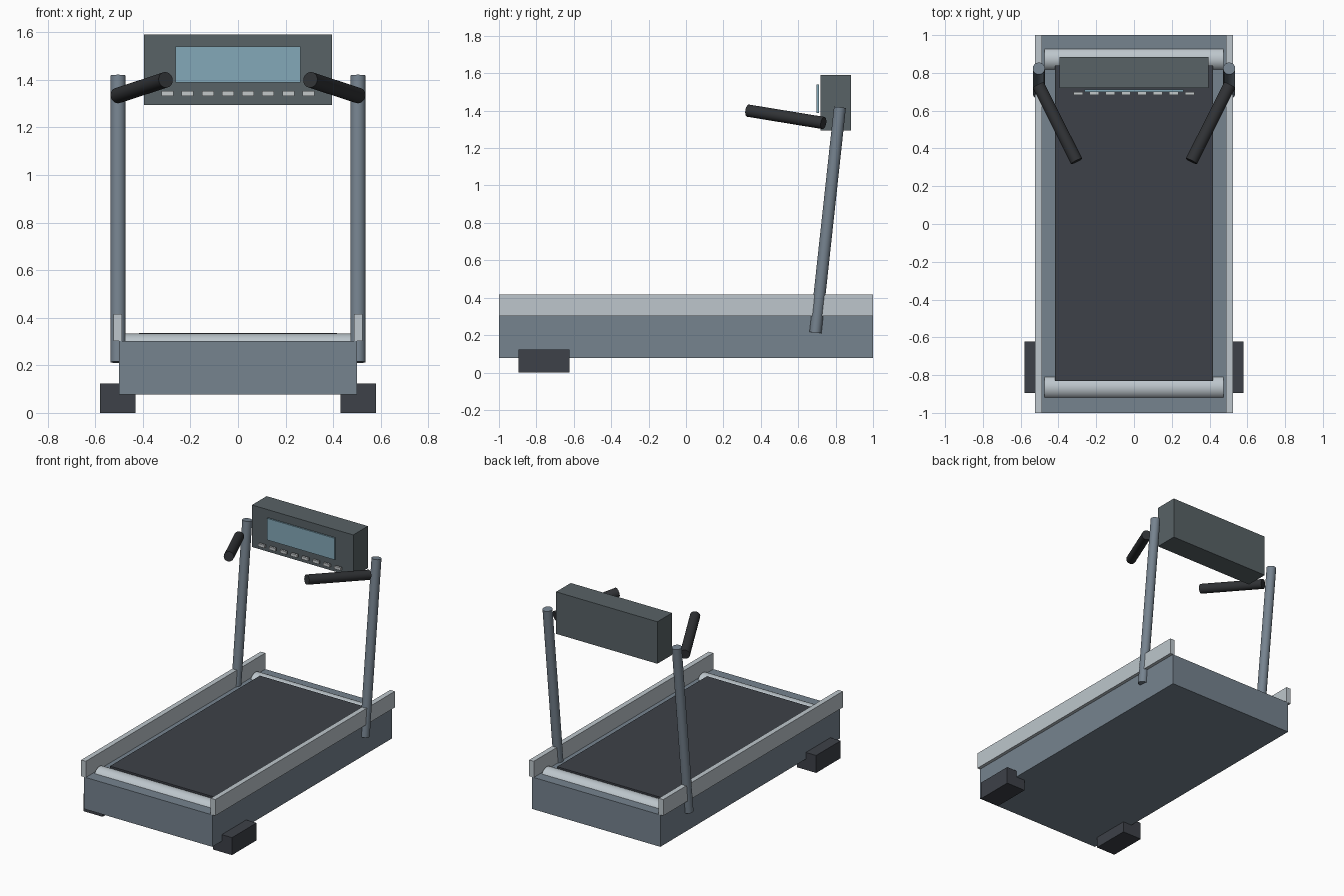
import bpy
from mathutils import Vector

cube = bpy.data.objects.get("Cube")
if cube:
    bpy.data.objects.remove(cube, do_unlink=True)


def material(name, hex_code):
    """Flat material from an sRGB hex colour."""
    srgb = [int(hex_code[i:i + 2], 16) / 255 for i in (0, 2, 4)]
    color = [((c + 0.055) / 1.055) ** 2.4 for c in srgb] + [1]
    mat = bpy.data.materials.new(name)
    mat.use_nodes = True
    mat.diffuse_color = color
    mat.node_tree.nodes["Principled BSDF"].inputs["Base Color"].default_value = color
    return mat


frame_paint = material("slate_frame", "76838F")
light_metal = material("light_metal", "BDC6CC")
dark_rubber = material("dark_rubber", "3D4148")
grip_black = material("grip_black", "303235")
console_grey = material("console_grey", "586266")
screen_blue = material("screen_blue", "84A9B9")
button_grey = material("button_grey", "C4C8CA")


def box(name, low, high, mat):
    """Box spanning two opposite corners."""
    low, high = Vector(low), Vector(high)
    bpy.ops.mesh.primitive_cube_add(size=1, location=(low + high) / 2)
    obj = bpy.context.object
    obj.name = name
    obj.scale = high - low
    bpy.ops.object.transform_apply(location=False, rotation=False, scale=True)
    obj.data.materials.append(mat)
    return obj


def rod(name, start, end, radius, mat):
    """Smooth round bar between two points."""
    start, end = Vector(start), Vector(end)
    axis = end - start
    bpy.ops.mesh.primitive_cylinder_add(
        vertices=32, radius=radius, depth=axis.length, location=(start + end) / 2,
        rotation=axis.to_track_quat("Z", "Y").to_euler())
    obj = bpy.context.object
    obj.name = name
    obj.data.materials.append(mat)
    bpy.ops.object.shade_smooth_by_angle()
    return obj


# Deck: frame, running belt and end rollers
box("base_frame", (-0.5, -1, 0.077), (0.5, 1, 0.302), frame_paint)
box("running_belt", (-0.417, -0.83, 0.28), (0.417, 0.84, 0.336), dark_rubber)
for name, y in (("front_roller", -0.865), ("back_roller", 0.873)):
    rod(name, (-0.475, y, 0.27), (0.475, y, 0.27), 0.063, light_metal)

# Paired parts on each side
for side, s in (("left", 1), ("right", -1)):
    box(side + "_rail", (min(s * 0.487, s * 0.523), -1, 0.302),
        (max(s * 0.487, s * 0.523), 1, 0.416), light_metal)
    box(side + "_foot", (min(s * 0.43, s * 0.58), -0.895, 0),
        (max(s * 0.43, s * 0.58), -0.622, 0.123), dark_rubber)
    rod(side + "_post", (s * 0.504, 0.692, 0.213), (s * 0.504, 0.823, 1.418),
        0.032, frame_paint)
    rod(side + "_handle", (s * 0.506, 0.735, 1.334), (s * 0.304, 0.332, 1.4),
        0.033, grip_black)

# Console with raised screen and button row
box("console", (-0.395, 0.72, 1.295), (0.395, 0.883, 1.591), console_grey)
box("screen", (-0.263, 0.699, 1.388), (0.263, 0.711, 1.54), screen_blue)
for i in range(8):
    x = (i - 3.5) * 0.0846
    box(f"button_{i + 1}", (x - 0.025, 0.683, 1.333), (x + 0.025, 0.698, 1.353), button_grey)
